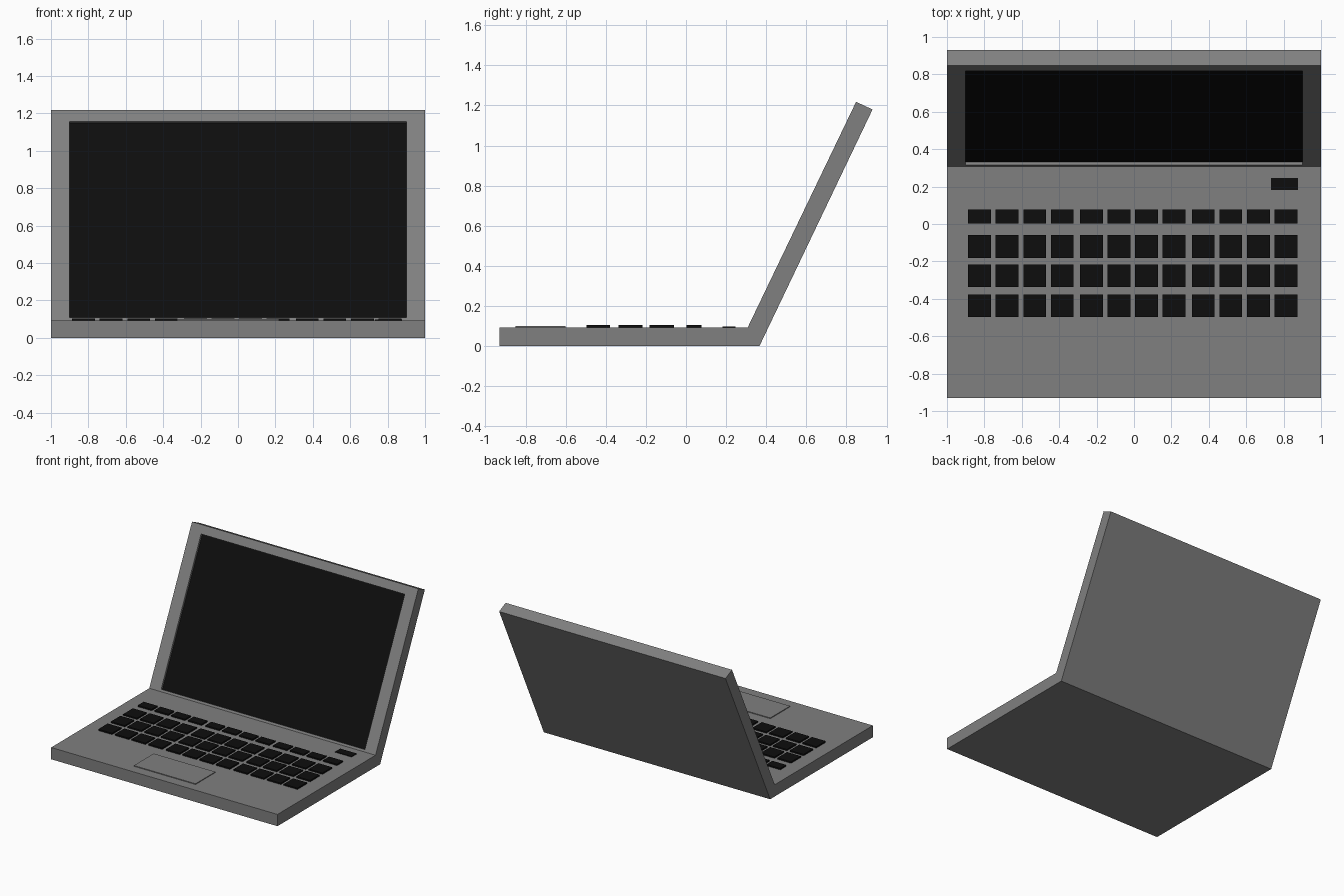
import bpy, bmesh
from mathutils import Vector

if "Cube" in bpy.data.objects:
    bpy.data.objects.remove(bpy.data.objects["Cube"])


def material(name, rgb):
    m = bpy.data.materials.new(name)
    m.diffuse_color = (*rgb, 1.0)
    m.use_nodes = True
    m.node_tree.nodes["Principled BSDF"].inputs["Base Color"].default_value = m.diffuse_color
    return m


GREY = material("casing grey", (0.215, 0.215, 0.215))
BLACK = material("glossy black", (0.004, 0.004, 0.004))
DECK = 0.094  # height of the keyboard deck


def finish(bm, name, mats):
    bmesh.ops.recalc_face_normals(bm, faces=bm.faces)
    me = bpy.data.meshes.new(name)
    bm.to_mesh(me)
    bm.free()
    for m in mats:
        me.materials.append(m)
    ob = bpy.data.objects.new(name, me)
    bpy.context.collection.objects.link(ob)
    return ob


def plate(name, x0, x1, y0, y1, top, mat):
    """Thin slab resting on (slightly sunk into) the deck."""
    bm = bmesh.new()
    bmesh.ops.create_cube(bm, size=1)
    z0 = DECK - 0.004
    for v in bm.verts:
        v.co = Vector(((x0 + x1) / 2 + v.co.x * (x1 - x0),
                       (y0 + y1) / 2 + v.co.y * (y1 - y0),
                       (z0 + top) / 2 + v.co.z * (top - z0)))
    return finish(bm, name, [mat])


# Chassis: base and open lid as one extruded side profile
profile = [(-0.93, 0), (0.366, 0), (0.93, 1.18), (0.848, 1.218),
           (0.308, DECK), (-0.93, DECK)]
bm = bmesh.new()
side = bm.faces.new([bm.verts.new((-1, y, z)) for y, z in profile])
ext = bmesh.ops.extrude_face_region(bm, geom=[side], use_keep_orig=True)
bmesh.ops.translate(bm, vec=(2, 0, 0),
                    verts=[g for g in ext["geom"] if isinstance(g, bmesh.types.BMVert)])
bmesh.ops.recalc_face_normals(bm, faces=bm.faces)

# Screen: opening inset in the lid front, then pushed back into a recess
screen = next(f for f in bm.faces if f.normal.y < -0.7 and f.normal.z > 0.2)
hinge = Vector((0, 0.308, DECK))
up = (Vector((0, 0.848, 1.218)) - hinge).normalized()
bmesh.ops.inset_individual(bm, faces=[screen], thickness=0.05)
mid = screen.calc_center_median()
for v in screen.verts:
    along = 1.18 if (v.co - mid).dot(up) > 0 else 0.018
    v.co = hinge + up * along + Vector((0.9 if v.co.x > 0 else -0.9, 0, 0))
inward = -screen.normal.copy()
bmesh.ops.inset_individual(bm, faces=[screen], thickness=0)
for v in screen.verts:
    v.co += inward * 0.017
screen.material_index = 1
finish(bm, "chassis_with_screen", [GREY, BLACK])

# Keyboard: four rows of twelve keys, in three groups of four
rows = [(0.002, 0.077), (-0.182, -0.06), (-0.337, -0.217), (-0.497, -0.378)]
for r, (y0, y1) in enumerate(rows):
    for c in range(12):
        x = -0.826 + 0.1475 * c + 0.008 * (c // 4)
        plate(f"key_{r + 1}_{c + 1}", x - 0.061, x + 0.061, y0, y1, 0.105, BLACK)

# Power button and trackpad
plate("power_button", 0.732, 0.876, 0.182, 0.246, 0.099, BLACK)
plate("trackpad", -0.325, 0.22, -0.85, -0.6, 0.1, GREY)
